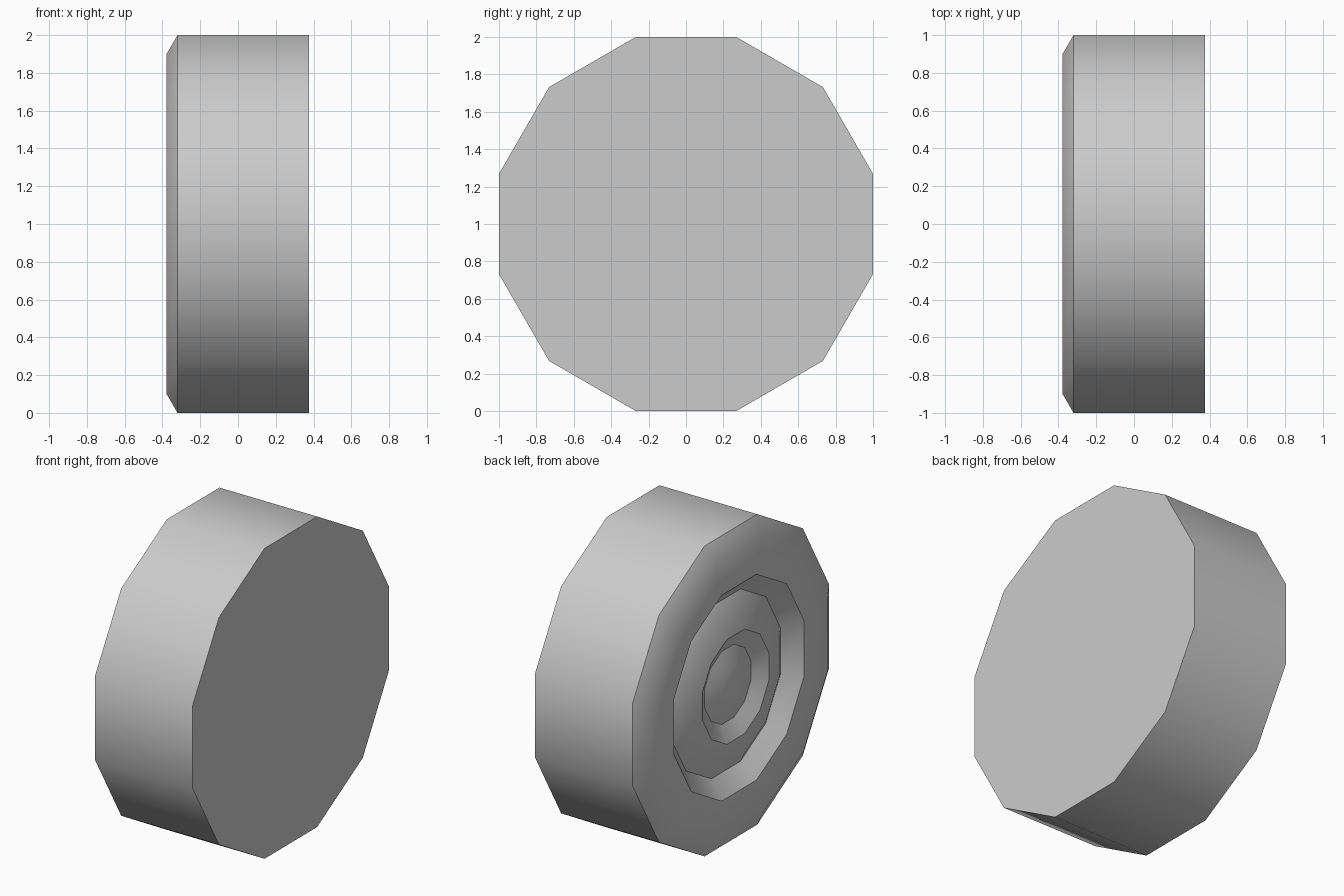
import bpy, bmesh, math

if "Cube" in bpy.data.objects:
    bpy.data.objects.remove(bpy.data.objects["Cube"])

SIDES = 12

# Half profile of the wheel: (apothem radius, x), from the back plate to the hub cap
PROFILE = [
    (1.000, 0.377),                     # flat back rim
    (1.000, -0.320), (0.900, -0.378),   # tread and bevelled shoulder
    (0.663, -0.378), (0.555, -0.285),   # sidewall and sloped outer groove
    (0.500, -0.316), (0.337, -0.354),   # domed rim disc
    (0.235, -0.298),                    # sloped inner groove
    (0.120, -0.338),                    # hub cap
]


def ring(bm, r, x):
    """A 12-sided ring around the x axis with a flat side on top."""
    c = r / math.cos(math.pi / SIDES)
    angles = [(i + 0.5) * 2 * math.pi / SIDES for i in range(SIDES)]
    return [bm.verts.new((x, c * math.cos(a), 1 + c * math.sin(a))) for a in angles]


# Wheel: bridge the profile rings and close both ends
bm = bmesh.new()
rings = [ring(bm, r, x) for r, x in PROFILE]
for a, b in zip(rings, rings[1:]):
    for i in range(SIDES):
        j = (i + 1) % SIDES
        bm.faces.new((a[i], a[j], b[j], b[i]))
bm.faces.new(rings[0])
tip = bm.verts.new((-0.345, 0, 1))
for i in range(SIDES):
    bm.faces.new((rings[-1][i], rings[-1][(i + 1) % SIDES], tip))
bmesh.ops.recalc_face_normals(bm, faces=bm.faces)

mesh = bpy.data.meshes.new("wheel")
bm.to_mesh(mesh)
bm.free()
wheel = bpy.data.objects.new("wheel", mesh)
bpy.context.collection.objects.link(wheel)

# Smooth tread, sharp groove and rim edges
bpy.context.view_layer.objects.active = wheel
wheel.select_set(True)
bpy.ops.object.shade_smooth_by_angle(angle=math.radians(36))
